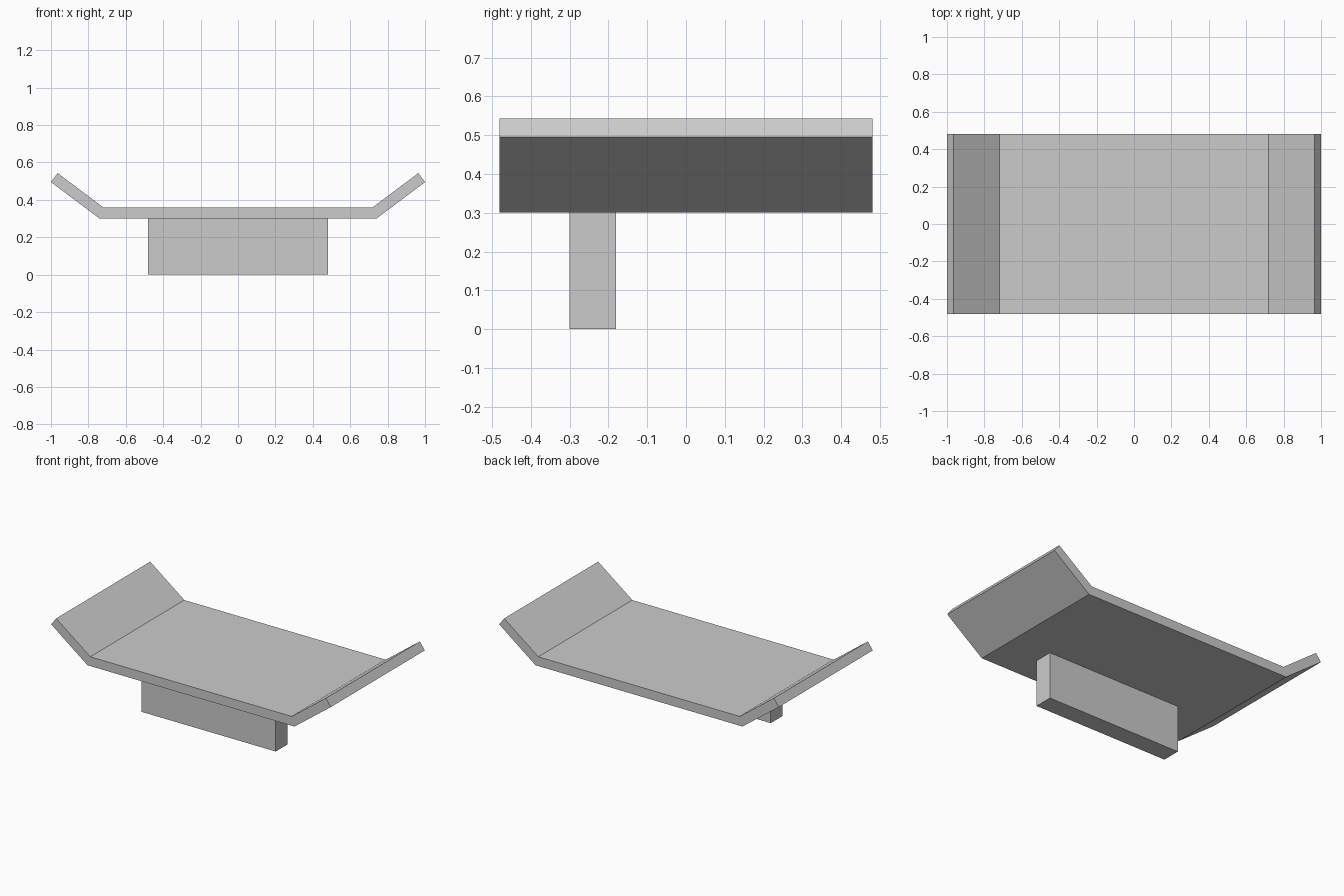
import bpy
import bmesh

cube = bpy.data.objects.get("Cube")
if cube:
    bpy.data.objects.remove(cube, do_unlink=True)

GREY = (0.6, 0.6, 0.6, 1.0)
grey = bpy.data.materials.new("light_grey")
grey.use_nodes = True
grey.diffuse_color = GREY
grey.node_tree.nodes["Principled BSDF"].inputs["Base Color"].default_value = GREY


def extrude_profile(name, profile, y_front, y_back):
    """Extrude a closed x-z outline from y_front to y_back."""
    bm = bmesh.new()
    face = bm.faces.new([bm.verts.new((x, y_front, z)) for x, z in profile])
    result = bmesh.ops.extrude_face_region(bm, geom=[face])
    moved = [v for v in result["geom"] if isinstance(v, bmesh.types.BMVert)]
    bmesh.ops.translate(bm, verts=moved, vec=(0, y_back - y_front, 0))
    bmesh.ops.recalc_face_normals(bm, faces=bm.faces)
    mesh = bpy.data.meshes.new(name)
    bm.to_mesh(mesh)
    bm.free()
    mesh.materials.append(grey)
    obj = bpy.data.objects.new(name, mesh)
    bpy.context.collection.objects.link(obj)
    return obj


def mirrored(half):
    """Close a right-hand outline with its mirror image across x = 0."""
    return half + [(-x, z) for x, z in reversed(half)]


# Flat deck with upturned ends, one continuous bent board
deck_half = [(0.74, 0.30), (1.0, 0.495), (0.964, 0.543), (0.72, 0.36)]
extrude_profile("bent_deck", mirrored(deck_half), -0.48, 0.48)

# Single upright support under the front half of the deck
support_half = [(0.48, 0.0), (0.48, 0.30)]
extrude_profile("support_block", mirrored(support_half), -0.30, -0.18)
